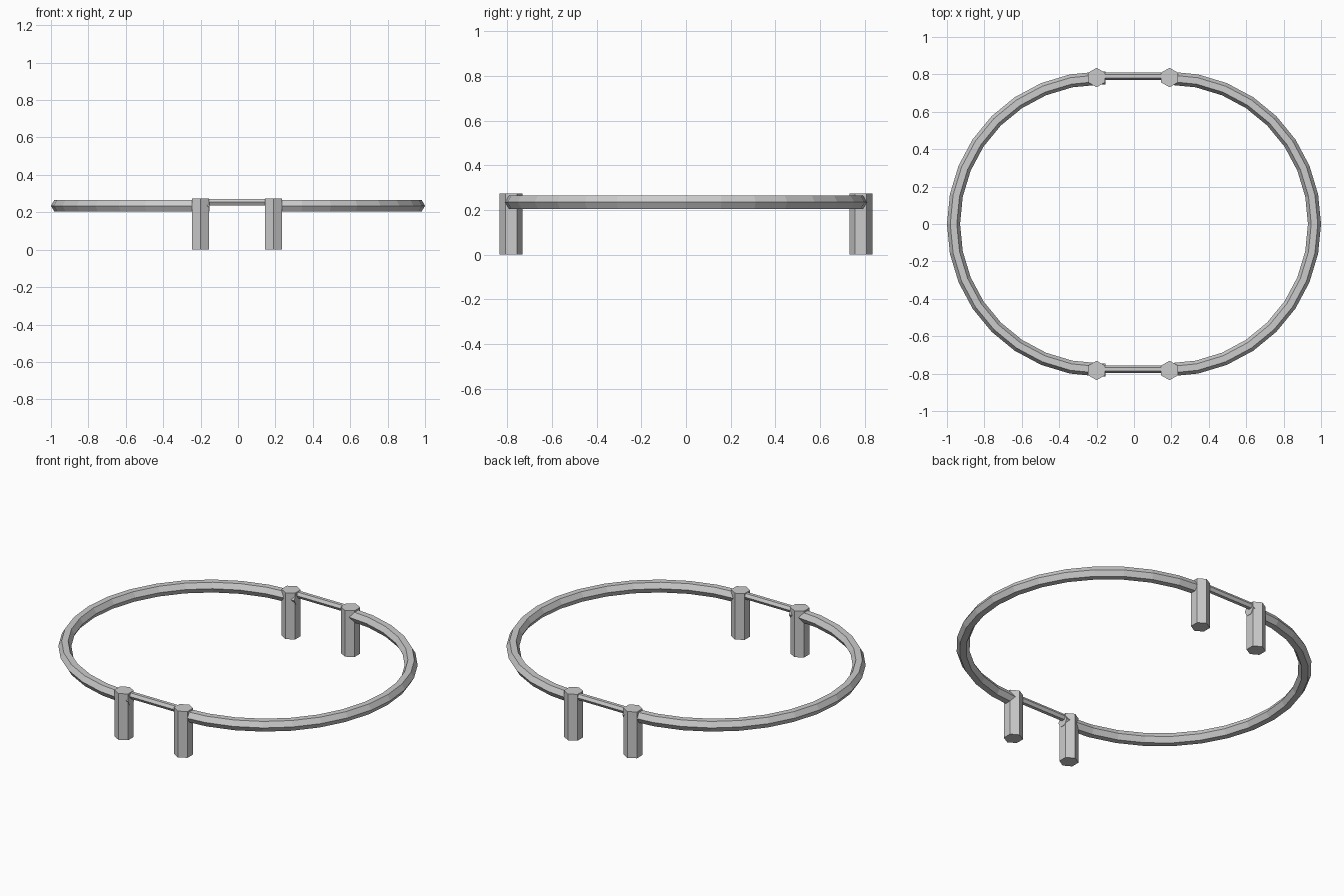
import bpy, bmesh
from math import sin, cos, pi
from mathutils import Vector

if "Cube" in bpy.data.objects:
    bpy.data.objects.remove(bpy.data.objects["Cube"])


def sweep(name, path, radius, sides=6):
    """Closed six-sided tube along a horizontal path, points facing sideways."""
    bm = bmesh.new()
    rings = []
    for i, p in enumerate(path):
        a, b = path[max(i - 1, 0)], path[min(i + 1, len(path) - 1)]
        t = (b - a).normalized()
        side = Vector((t.y, -t.x, 0))
        rings.append([bm.verts.new(p + radius * (side * cos(2 * pi * k / sides)
                      + Vector((0, 0, sin(2 * pi * k / sides))))) for k in range(sides)])
    for r, s in zip(rings, rings[1:]):
        for k in range(sides):
            n = (k + 1) % sides
            bm.faces.new((r[k], r[n], s[n], s[k]))
    bm.faces.new(rings[0])
    bm.faces.new(rings[-1])
    bmesh.ops.recalc_face_normals(bm, faces=bm.faces)
    mesh = bpy.data.meshes.new(name)
    bm.to_mesh(mesh)
    bm.free()
    obj = bpy.data.objects.new(name, mesh)
    bpy.context.collection.objects.link(obj)
    return obj


POST_Y, RING_R, TUBE_R, RING_Z = 0.783, 0.78, 0.035, 0.235
SEGMENTS = 16

# Half hoops on each side; the left one runs on through its posts
for name, s, overrun in (("left_hoop", -1, 0.032), ("right_hoop", 1, 0.0)):
    path = []
    for i in range(SEGMENTS + 1):
        a = -pi / 2 + pi * i / SEGMENTS
        path.append(Vector((s * (0.185 + RING_R * cos(a)), RING_R * sin(a), RING_Z)))
    if overrun:
        step = Vector((-s * overrun, 0, 0))
        path = [path[0] + step] + path + [path[-1] + step]
    sweep(name, path, TUBE_R)

for row, y in (("front", -POST_Y), ("back", POST_Y)):
    # Hexagonal posts
    for side, x in (("left", -0.2), ("right", 0.19)):
        bpy.ops.mesh.primitive_cylinder_add(vertices=6, radius=0.052, depth=0.275,
                                            location=(x, y, 0.1375))
        bpy.context.object.name = f"{row}_{side}_post"
    # Thin bar joining the two posts
    bar_y = y + 0.007
    sweep(f"{row}_bar", [Vector((-0.2, bar_y, 0.255)), Vector((0.19, bar_y, 0.255))], 0.02)
